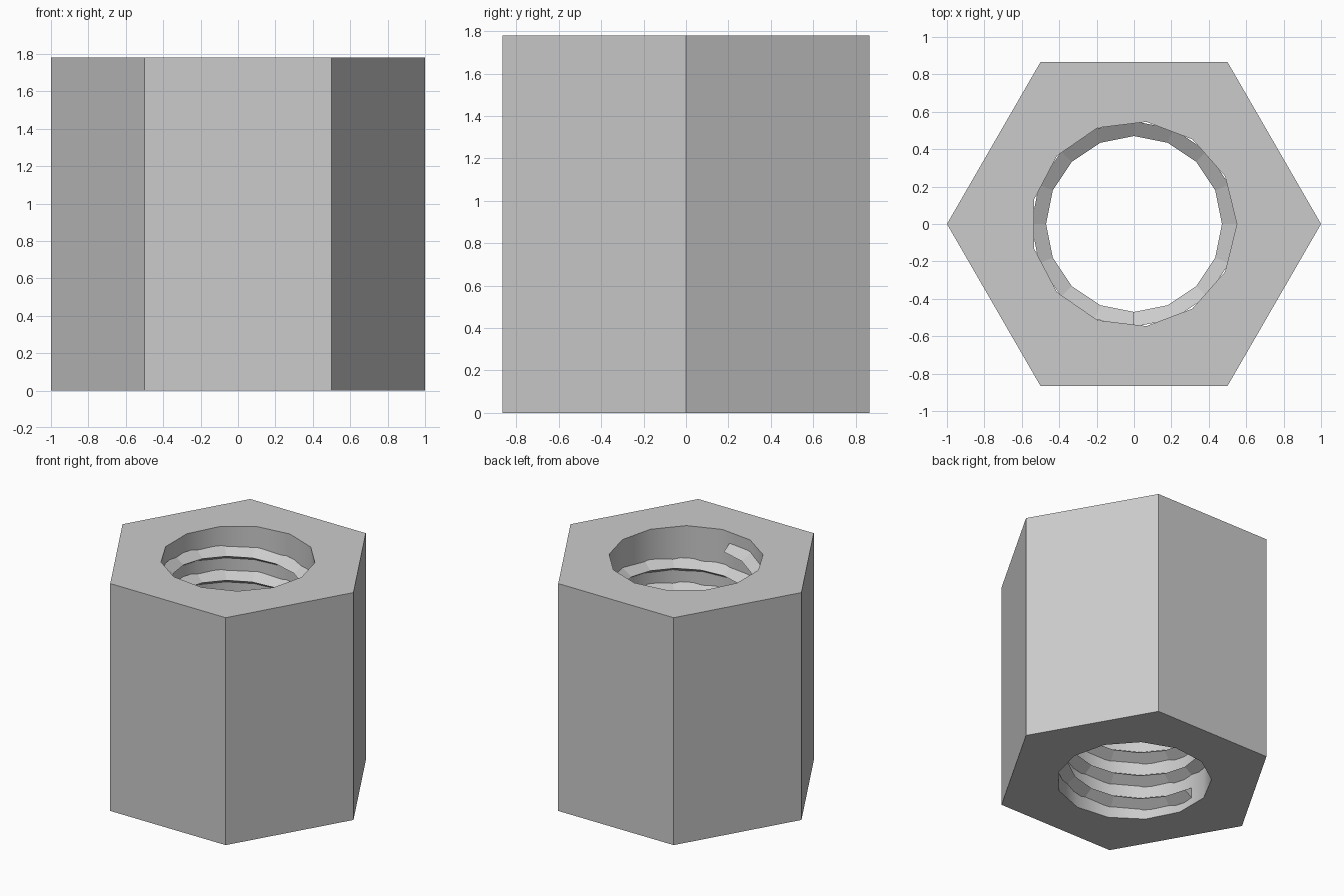
import bpy, bmesh
from math import cos, sin, pi, radians

HEIGHT = 1.78
BORE = 0.55          # bore radius, also the thread root
CREST = 0.47         # thread tip radius
HALF = 0.05          # half the thread width at its root
PITCH = 0.188
TURNS = 8.25
STEPS = 16           # thread segments per turn
THREAD_START = 0.10

cube = bpy.data.objects.get("Cube")
if cube:
    bpy.data.objects.remove(cube, do_unlink=True)

# Single plain grey metal
metal = bpy.data.materials.new("grey_metal")
metal.use_nodes = True
grey = (0.6, 0.6, 0.6, 1)
metal.diffuse_color = grey
metal.node_tree.nodes["Principled BSDF"].inputs["Base Color"].default_value = grey


def add_object(name, bm):
    bmesh.ops.recalc_face_normals(bm, faces=bm.faces)
    mesh = bpy.data.meshes.new(name)
    bm.to_mesh(mesh)
    bm.free()
    mesh.materials.append(metal)
    obj = bpy.data.objects.new(name, mesh)
    bpy.context.collection.objects.link(obj)
    return obj


def ring(bm, sides, radius, z):
    verts = [bm.verts.new((radius * cos(2 * pi * i / sides),
                           radius * sin(2 * pi * i / sides), z))
             for i in range(sides)]
    edges = [bm.edges.new((verts[i - 1], verts[i])) for i in range(sides)]
    return verts, edges


# Hexagonal body with a straight bore through it
bm = bmesh.new()
caps = [[], []]
for sides, radius in ((6, 1.0), (13, BORE)):
    low, low_edges = ring(bm, sides, radius, 0)
    high, high_edges = ring(bm, sides, radius, HEIGHT)
    caps[0] += low_edges
    caps[1] += high_edges
    for i in range(sides):
        bm.faces.new((low[i - 1], low[i], high[i], high[i - 1]))
for edges in caps:
    bmesh.ops.triangle_fill(bm, edges=edges, use_beauty=True)
body = add_object("hex_body", bm)
bpy.ops.object.select_all(action="DESELECT")
body.select_set(True)
bpy.context.view_layer.objects.active = body
bpy.ops.object.shade_smooth_by_angle(angle=radians(30))

# Right-handed V thread wound up the bore
bm = bmesh.new()
profile = ((BORE, -HALF), (CREST, 0), (BORE, HALF))
sections = []
for i in range(int(TURNS * STEPS) + 1):
    turn = i / STEPS
    angle = pi + 2 * pi * turn
    z = THREAD_START + PITCH * turn
    sections.append([bm.verts.new((r * cos(angle), r * sin(angle), z + dz))
                     for r, dz in profile])
for a, b in zip(sections, sections[1:]):
    for k in range(3):
        bm.faces.new((a[k - 1], a[k], b[k], b[k - 1]))
bm.faces.new(sections[0])
bm.faces.new(sections[-1])
add_object("internal_thread", bm)
